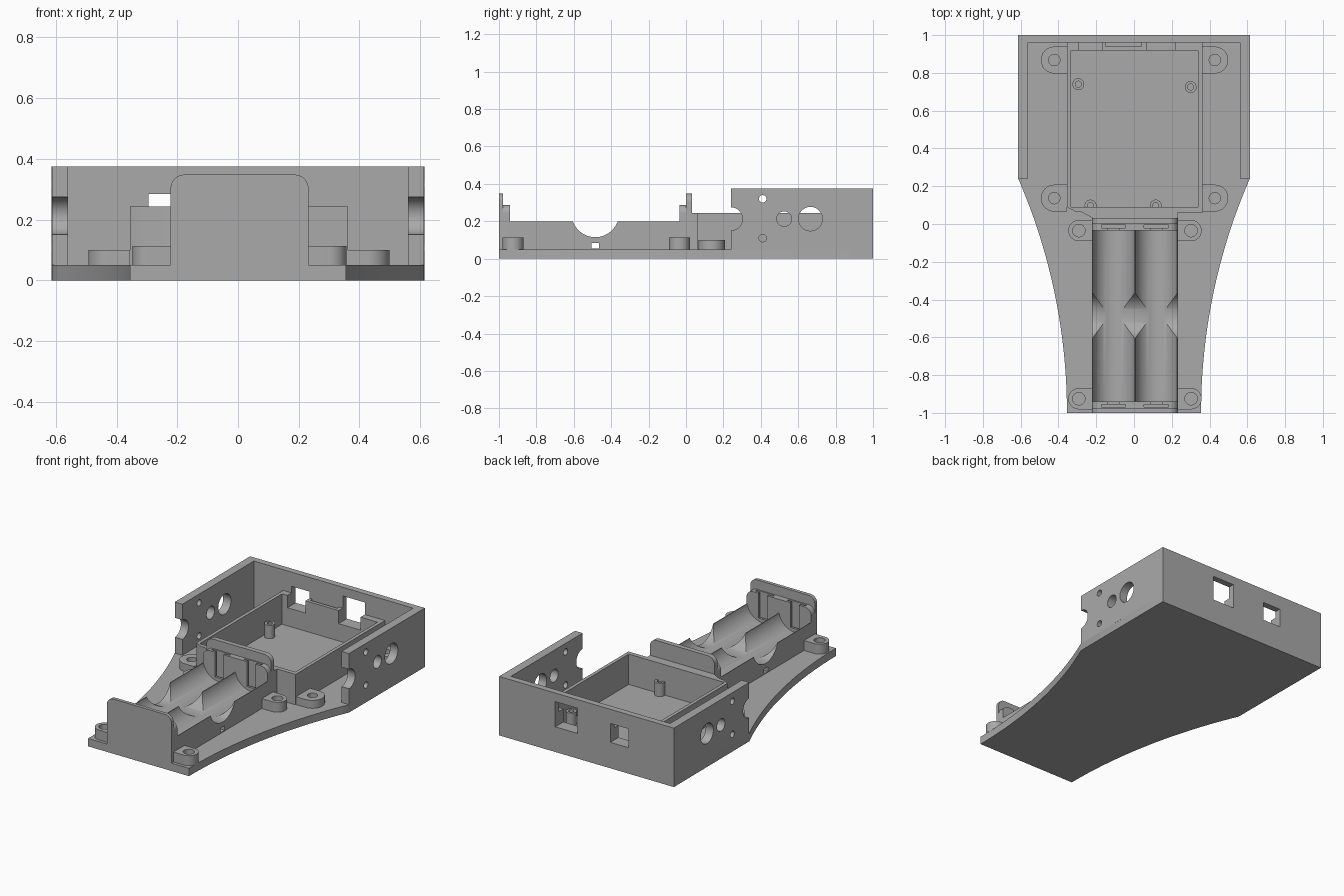
import bpy, bmesh, math
from mathutils import Matrix, Vector

cube = bpy.data.objects.get("Cube")
if cube:
    bpy.data.objects.remove(cube, do_unlink=True)

grey = bpy.data.materials.new("plain grey")
grey.use_nodes = True
COLOUR = (0.4, 0.4, 0.4, 1)
grey.diffuse_color = COLOUR
grey.node_tree.nodes["Principled BSDF"].inputs["Base Color"].default_value = COLOUR


def prism(name, pts, low, high, axis="Z"):
    """Extrude a 2D profile along an axis: Z uses (x, y), Y uses (x, z)."""
    bm = bmesh.new()
    place = (lambda a, b: (a, b, low)) if axis == "Z" else (lambda a, b: (a, low, b))
    face = bm.faces.new([bm.verts.new(place(*p)) for p in pts])
    ext = bmesh.ops.extrude_face_region(bm, geom=[face])
    step = Vector((0, 0, high - low)) if axis == "Z" else Vector((0, high - low, 0))
    bmesh.ops.translate(bm, vec=step, verts=[g for g in ext["geom"] if isinstance(g, bmesh.types.BMVert)])
    bmesh.ops.recalc_face_normals(bm, faces=bm.faces)
    return finish(name, bm)


def finish(name, bm):
    mesh = bpy.data.meshes.new(name)
    bm.to_mesh(mesh)
    bm.free()
    mesh.materials.append(grey)
    obj = bpy.data.objects.new(name, mesh)
    bpy.context.collection.objects.link(obj)
    return obj


def box(name, x0, x1, y0, y1, z0, z1):
    return prism(name, [(x0, y0), (x1, y0), (x1, y1), (x0, y1)], z0, z1)


def rod(name, centre, radius, length, axis="Z", sides=48):
    bm = bmesh.new()
    bmesh.ops.create_cone(bm, cap_ends=True, segments=sides, radius1=radius, radius2=radius, depth=length)
    turn = {"X": Matrix.Rotation(math.pi / 2, 4, "Y"), "Y": Matrix.Rotation(math.pi / 2, 4, "X"), "Z": Matrix()}
    bmesh.ops.transform(bm, matrix=Matrix.Translation(centre) @ turn[axis], verts=bm.verts)
    return finish(name, bm)


def cut(obj, cutters):
    """Subtract each cutter, bake the result and discard the cutters."""
    for c in cutters:
        mod = obj.modifiers.new("cut", "BOOLEAN")
        mod.operation, mod.solver, mod.object = "DIFFERENCE", "EXACT", c
    bpy.context.view_layer.update()
    baked = bpy.data.meshes.new_from_object(obj.evaluated_get(bpy.context.evaluated_depsgraph_get()))
    obj.modifiers.clear()
    obj.data = baked
    for c in cutters:
        bpy.data.objects.remove(c, do_unlink=True)
    return obj


def arc(cx, cy, r, start, end, n=12):
    return [(cx + r * math.cos(math.radians(start + (end - start) * i / n)),
             cy + r * math.sin(math.radians(start + (end - start) * i / n))) for i in range(n + 1)]


FLOOR, TOP = 0.05, 0.375

# Base plate: broad at the back, sweeping in to a narrow front
R = 3.11
sweep = []
for i in range(25):
    y = -1 + 1.24 * i / 24
    sweep.append((0.355 + R - math.sqrt(R * R - (y + 1) ** 2), y))
outline = sweep + [(0.615, 1)]
prism("base_plate", outline + [(-x, y) for x, y in reversed(outline)], 0, FLOOR)

# Back and side walls with ports
walls = prism("outer_walls", [(0.613, 0.24), (0.615, 1), (-0.615, 1), (-0.613, 0.24),
                              (-0.56, 0.24), (-0.56, 0.96), (0.56, 0.96), (0.56, 0.24)], FLOOR, TOP)
ports = [(0.24, 0.213, 0.062), (0.41, 0.32, 0.02), (0.41, 0.11, 0.02), (0.525, 0.213, 0.04), (0.665, 0.213, 0.064)]
cutters = [rod("port", (0, y, z), r, 2, "X") for y, z, r in ports]
windows = [(-0.295, -0.168, 0.165, 0.285), (0.065, 0.22, 0.16, 0.32)]
cutters += [box("window", a, b, 0.9, 1.1, c, d) for a, b, c, d in windows]
cut(walls, cutters)

# Circuit tray with a chamfered front corner, notched at the windows
tray = prism("circuit_tray", [(-0.355, 0.09), (-0.31, 0.065), (-0.275, 0.062), (-0.22, 0.032), (0.23, 0.032),
                              (0.23, 0.062), (0.362, 0.062), (0.362, 0.96), (-0.355, 0.96)], FLOOR, 0.243)
cutters = [box("inside", -0.333, 0.34, 0.09, 0.918, 0, 1)]
cutters += [box("notch", a, b, 0.9, 1, c, 1) for a, b, c, d in windows]
cutters.append(box("recess", -0.15, 0.04, 0.94, 1, 0.2, 1))
cut(tray, cutters)

# Screw posts inside the tray
for i, (x, y) in enumerate([(-0.295, 0.74), (0.3, 0.725), (-0.23, 0.098), (0.115, 0.098)]):
    post = rod(f"screw_post_{i + 1}", (x, y, 0.0925), 0.031, 0.085)
    cut(post, [rod("bore", (x, y, 0.1), 0.016, 0.3)])


def ear(name, x, y, r, hole, inner, top):
    """Rounded screw ear reaching from its hole to a side wall."""
    side = 90 if x < 0 else -90
    shape = arc(x, y, r, side, side + 180, 24)
    shape += [(inner, shape[-1][1]), (inner, shape[0][1])]
    cut(prism(name, shape, FLOOR, top), [rod("bore", (x, y, 0.1), hole, 0.3)])


for x, edge, batt_x, batt_edge, side in [(-0.422, -0.355, -0.292, -0.22, "right"), (0.428, 0.362, 0.302, 0.23, "left")]:
    for y, end in [(0.137, "front"), (0.868, "back")]:
        ear(f"tray_ear_{end}_{side}", x, y, 0.071, 0.03, edge, 0.1)
    for y, end in [(-0.925, "front"), (-0.035, "back")]:
        ear(f"cell_ear_{end}_{side}", batt_x, y, 0.056, 0.033, batt_edge, 0.113)

# Cell holder: two round troughs with a finger scoop and a wire channel
X0, X1, MID = -0.222, 0.232, 0.005
CELLS = (-0.108, 0.118)
holder = box("cell_holder", X0, X1, -0.94, -0.035, FLOOR, 0.2)
cutters = [rod("trough", (x, -0.485, 0.22), 0.1125, 1.2, "Y", 64) for x in CELLS]
cutters.append(rod("scoop", (MID, -0.485, 0.242), 0.127, 1, "X", 64))
cutters.append(box("channel", X0 - 0.1, X1 + 0.1, -0.505, -0.465, 0.055, 0.085))
cut(holder, cutters)


def rounded(top, r):
    """Upright panel profile with rounded upper corners."""
    return [(X0, FLOOR), (X1, FLOOR)] + arc(X1 - r, top - r, r, 0, 90) + arc(X0 + r, top - r, r, 90, 180)


# Tall end plates, each with a lower slotted contact block facing the cells
for end, plate, block, slot, mouth in [
        ("front", (-1, -0.978), (-0.978, -0.94), (-0.97, -0.955), (-0.96, -0.9)),
        ("back", (0.0, 0.031), (-0.035, 0.0), (-0.02, -0.006), (-0.08, -0.014))]:
    prism(f"end_plate_{end}", rounded(0.348, 0.045), *plate, "Y")
    contact = prism(f"contact_block_{end}", rounded(0.288, 0.045), *block, "Y")
    cutters = []
    for x in CELLS:
        cutters.append(box("slot", x - 0.064, x + 0.064, *slot, 0.12, 0.5))
        cutters.append(box("mouth", x - 0.03, x + 0.03, *mouth, 0.13, 0.5))
    cut(contact, cutters)

# Smooth the round walls while keeping edges crisp
bpy.ops.object.select_all(action="DESELECT")
for obj in bpy.context.collection.objects:
    if obj.type == "MESH" and grey.name in obj.data.materials:
        obj.select_set(True)
        bpy.context.view_layer.objects.active = obj
bpy.ops.object.shade_smooth_by_angle(angle=math.radians(30))
